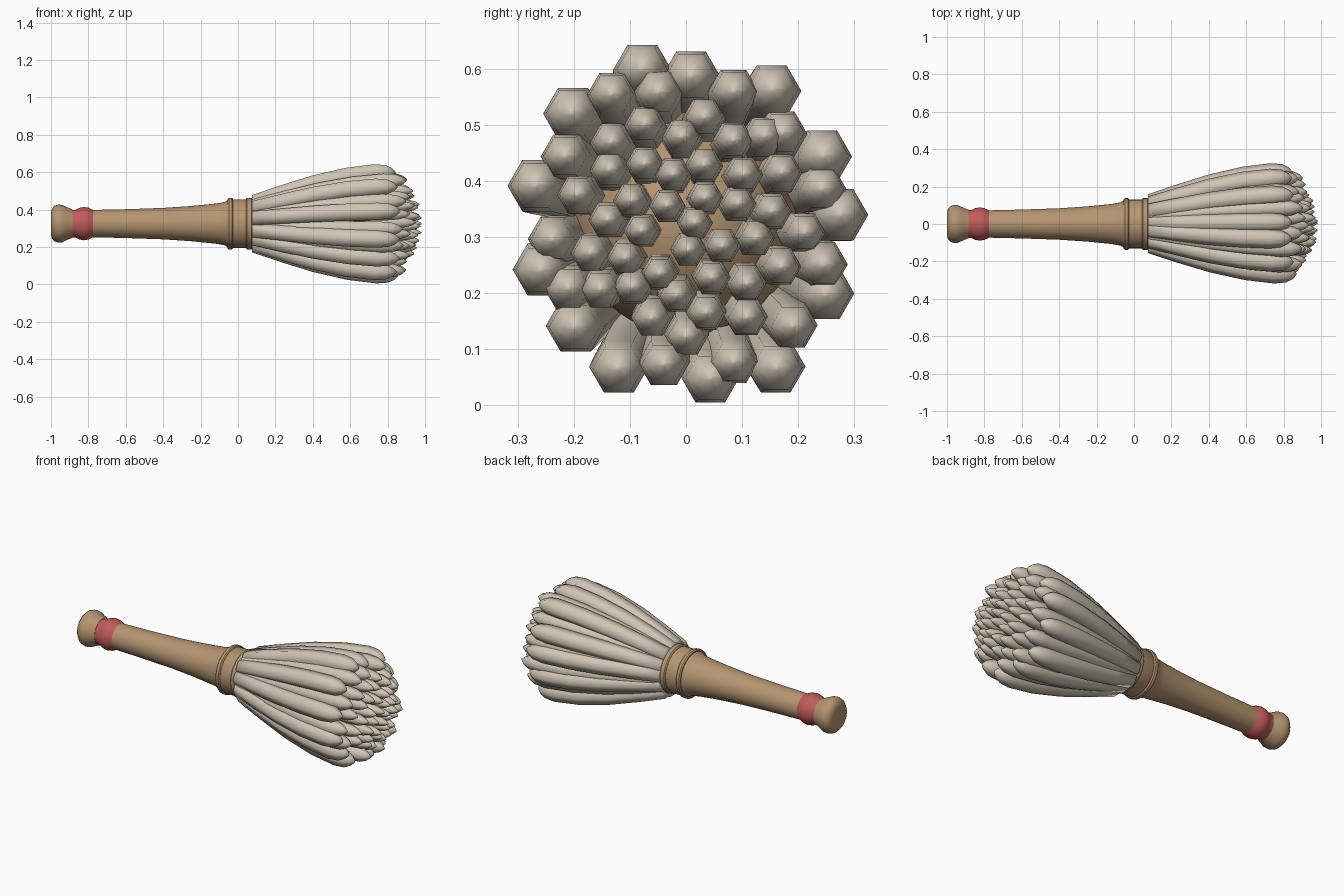
import bpy, bmesh, math, random
from mathutils import Vector

random.seed(4)
AXIS_Z = 0.325

cube = bpy.data.objects.get("Cube")
if cube:
    bpy.data.objects.remove(cube)


def material(name, rgb):
    mat = bpy.data.materials.new(name)
    mat.use_nodes = True
    mat.diffuse_color = (*rgb, 1)
    mat.node_tree.nodes["Principled BSDF"].inputs["Base Color"].default_value = (*rgb, 1)
    return mat


tan = material("tan wood", (0.46, 0.3, 0.165))
red = material("red band", (0.53, 0.105, 0.105))
cream = material("cream bristle", (0.63, 0.56, 0.46))


def add_tube(bm, rings, sides):
    """Skin rings of (centre, radius) lying across the x axis, closing both ends."""
    loops = []
    for centre, radius in rings:
        loop = []
        for i in range(sides):
            a = math.tau * i / sides
            offset = Vector((0, math.cos(a), math.sin(a))) * radius
            loop.append(bm.verts.new(Vector(centre) + offset))
        loops.append(loop)
    for low, high in zip(loops, loops[1:]):
        for i in range(sides):
            j = (i + 1) % sides
            bm.faces.new((low[i], low[j], high[j], high[i]))
    bm.faces.new(loops[0][::-1])
    bm.faces.new(loops[-1])


def add_bristle(bm, angle, spread, thick, tip):
    """One six-sided bristle bowing outwards from the collar to its tip."""
    rings = []
    # Each station: fraction of length, fraction of spread, fraction of thickness
    for t, out, wide in ((0, 0.42, 0.82), (0.2, 0.6, 0.88), (0.42, 0.78, 0.95),
                         (0.65, 0.92, 1), (0.85, 0.99, 1), (0.93, 1, 0.85),
                         (0.975, 1, 0.52), (1, 1, 0.1)):
        r = spread * out
        rings.append(((0.075 + (tip - 0.075) * t, r * math.cos(angle), r * math.sin(angle)),
                      thick * wide))
    add_tube(bm, rings, 6)


def finish(bm, name, mat, angle):
    bmesh.ops.recalc_face_normals(bm, faces=bm.faces)
    mesh = bpy.data.meshes.new(name)
    bm.to_mesh(mesh)
    bm.free()
    mesh.materials.append(mat)
    obj = bpy.data.objects.new(name, mesh)
    obj.location.z = AXIS_Z
    bpy.context.collection.objects.link(obj)
    bpy.ops.object.select_all(action="DESELECT")
    obj.select_set(True)
    bpy.context.view_layer.objects.active = obj
    bpy.ops.object.shade_smooth_by_angle(angle=math.radians(angle))


def lathe(name, profile, mat):
    bm = bmesh.new()
    add_tube(bm, [((x, 0, 0), r) for x, r in profile], 40)
    finish(bm, name, mat, 40)


# Handle parts turned around the long axis
lathe("end_knob", [(-1, 0.055), (-0.995, 0.08), (-0.98, 0.096), (-0.96, 0.102),
                   (-0.94, 0.1), (-0.915, 0.088), (-0.885, 0.076)], tan)
lathe("neck_band", [(-0.89, 0.074), (-0.87, 0.074), (-0.85, 0.084), (-0.825, 0.089),
                    (-0.8, 0.085), (-0.775, 0.073)], red)
lathe("handle", [(-0.78, 0.073), (-0.6, 0.077), (-0.4, 0.084), (-0.25, 0.094),
                 (-0.12, 0.107), (-0.07, 0.116), (-0.05, 0.13), (0.08, 0.13)], tan)
for label, start, end in (("rear", -0.055, -0.027), ("front", 0.043, 0.079)):
    lathe(label + "_collar_ring", [(start, 0.12), (start, 0.132), (start + 0.006, 0.138),
                                   (end - 0.006, 0.138), (end, 0.132), (end, 0.12)], tan)

# Rounded core hidden among the bristles
core = []
for i in range(9):
    a = math.pi / 2 * i / 8.2
    core.append((0.55 + 0.22 * math.sin(a), 0.2 * math.cos(a)))
lathe("bristle_core", [(0.06, 0.11), (0.3, 0.165)] + core, tan)

# Outer bristles: uneven directions in degrees, with how far each tip spreads
bm = bmesh.new()
for degrees, spread in ((3, 0.275), (26, 0.273), (57, 0.283), (88, 0.262), (106, 0.285),
                        (136, 0.283), (166, 0.276), (198, 0.272), (223, 0.272),
                        (245, 0.286), (279, 0.28), (302, 0.305), (333, 0.28)):
    add_bristle(bm, math.radians(degrees), spread, 0.053, 0.85 + random.uniform(-0.01, 0.02))

# Second row nested in the gaps between them
for degrees, spread in ((14, 0.25), (43, 0.235), (70, 0.25), (102, 0.238), (120, 0.265),
                        (151, 0.246), (187, 0.24), (209, 0.24), (261, 0.255), (289, 0.262),
                        (316, 0.265), (343, 0.256)):
    add_bristle(bm, math.radians(degrees), spread, 0.046, 0.885 + random.uniform(-0.01, 0.02))

# Inner bristles spread in a spiral, longest near the middle
COUNT = 38
for k in range(COUNT):
    share = math.sqrt((k + 0.5) / COUNT)
    add_bristle(bm, k * math.pi * (3 - math.sqrt(5)), 0.213 * share + random.uniform(-0.01, 0.01),
                0.032 + 0.008 * share ** 2, 0.995 - 0.08 * share ** 2 - random.uniform(0, 0.02))
finish(bm, "bristles", cream, 75)
